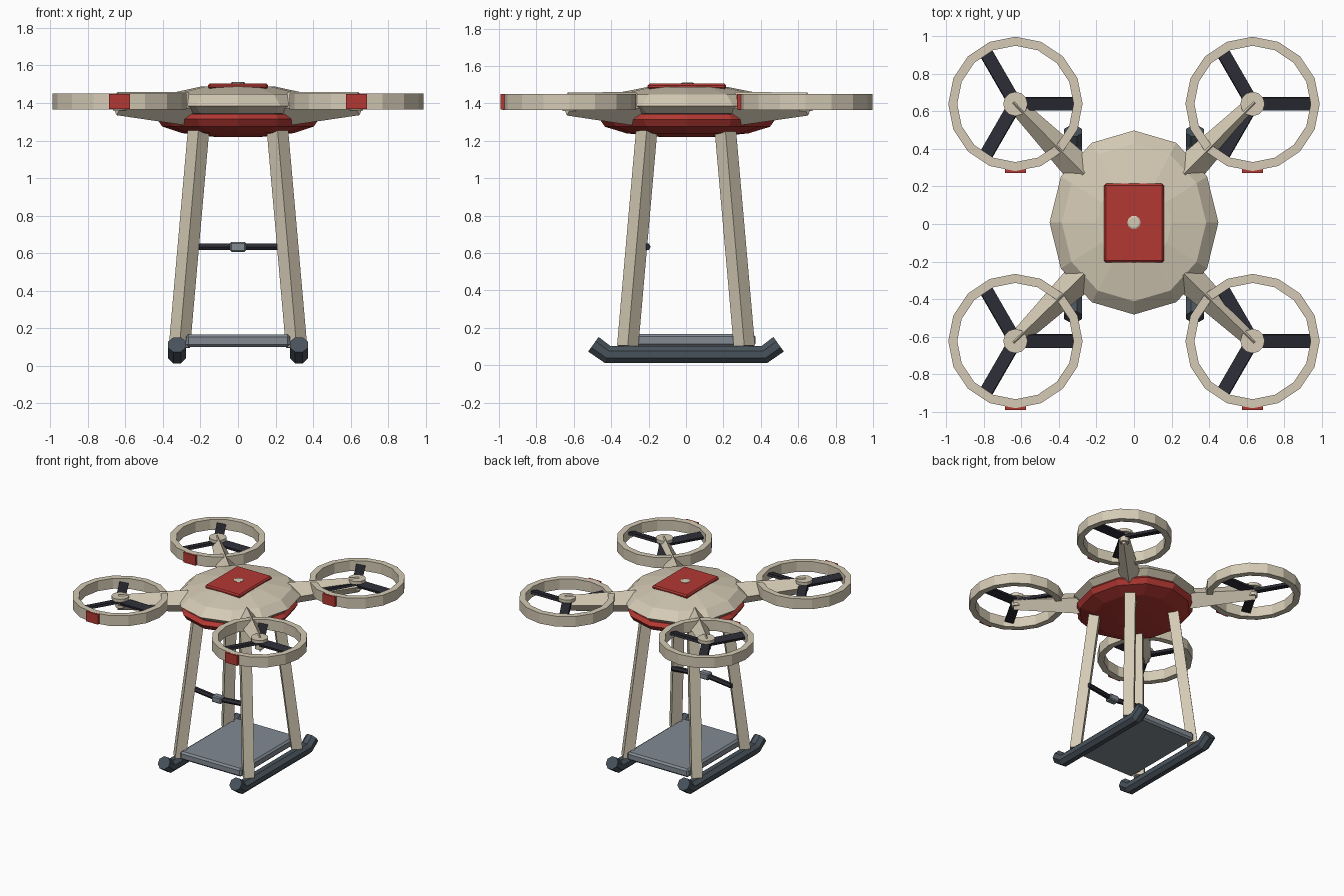
import bpy, bmesh
from math import sin, cos, pi, radians
from mathutils import Vector, Matrix

if "Cube" in bpy.data.objects:
    bpy.data.objects.remove(bpy.data.objects["Cube"])


def material(name, rgb):
    m = bpy.data.materials.new(name)
    m.use_nodes = True
    m.diffuse_color = (*rgb, 1)
    m.node_tree.nodes["Principled BSDF"].inputs["Base Color"].default_value = (*rgb, 1)
    return m


CREAM = material("cream", (0.66, 0.59, 0.46))
RED = material("red", (0.45, 0.04, 0.033))
SLATE = material("dark slate", (0.065, 0.085, 0.105))
GREY = material("blue grey", (0.22, 0.255, 0.29))
BLACK = material("blue black", (0.025, 0.025, 0.036))


def finish(name, bm, mat):
    bmesh.ops.recalc_face_normals(bm, faces=bm.faces)
    mesh = bpy.data.meshes.new(name)
    bm.to_mesh(mesh)
    bm.free()
    mesh.materials.append(mat)
    ob = bpy.data.objects.new(name, mesh)
    bpy.context.collection.objects.link(ob)
    return ob


def skin(bm, rings, closed=False):
    """Bridge equal vertex rings; cap the ends unless the loop is closed."""
    n = len(rings[0])
    pairs = list(zip(rings, rings[1:]))
    if closed:
        pairs.append((rings[-1], rings[0]))
    for a, b in pairs:
        for i in range(n):
            j = (i + 1) % n
            bm.faces.new((a[i], a[j], b[j], b[i]))
    if not closed:
        bm.faces.new(rings[0])
        bm.faces.new(rings[-1])


def lathe(name, profile, sides, mat, at=(0, 0), stretch=1, closed=False):
    bm = bmesh.new()
    rings = []
    for r, z in profile:
        angles = [2 * pi * i / sides for i in range(sides)]
        rings.append([bm.verts.new((at[0] + r * cos(a), at[1] + r * stretch * sin(a), z))
                      for a in angles])
    skin(bm, rings, closed)
    return finish(name, bm, mat)


def tube(name, path, sizes, sides, mat, ref, phase=0):
    """Sweep a polygon with per-point (width, height) radii along a path."""
    bm = bmesh.new()
    pts = [Vector(p) for p in path]
    rings = []
    for i, (p, (w, h)) in enumerate(zip(pts, sizes)):
        t = Vector()
        if i > 0:
            t += (p - pts[i - 1]).normalized()
        if i < len(pts) - 1:
            t += (pts[i + 1] - p).normalized()
        t.normalize()
        u = Vector(ref).cross(t).normalized()
        v = t.cross(u)
        angles = [phase + 2 * pi * k / sides for k in range(sides)]
        rings.append([bm.verts.new(p + u * w * cos(a) + v * h * sin(a)) for a in angles])
    skin(bm, rings)
    return finish(name, bm, mat)


def box(name, lo, hi, mat, bevel=0, turn=None):
    bm = bmesh.new()
    bmesh.ops.create_cube(bm, size=1)
    lo, hi = Vector(lo), Vector(hi)
    for v in bm.verts:
        v.co = (lo + hi) / 2 + v.co * (hi - lo)
    if bevel:
        bmesh.ops.bevel(bm, geom=bm.edges[:], offset=bevel, segments=1, affect='EDGES')
    if turn:
        bm.transform(turn)
    return finish(name, bm, mat)


# Body: domed cover, dark seam, red belly
lathe("body_cover", [(0.40, 1.345), (0.45, 1.385), (0.385, 1.447), (0.2, 1.487), (0.05, 1.492)],
      12, CREAM, (0, 0.008), 1.09)
lathe("body_seam", [(0.39, 1.325), (0.39, 1.36)], 12, SLATE, (0, 0.008), 1.09)
lathe("body_belly", [(0.405, 1.342), (0.43, 1.315), (0.405, 1.275), (0.3, 1.24), (0.13, 1.22)],
      12, RED, (0, 0.008), 1.09)

# Top hatch and its knob
box("top_hatch", (-0.16, -0.205, 1.475), (0.16, 0.215, 1.505), RED, 0.01)
lathe("hatch_knob", [(0.036, 1.49), (0.036, 1.508), (0.028, 1.512)], 10, CREAM, (0, 0.008))

for sy, end in ((-1, "front"), (1, "back")):
    for sx, side in ((-1, "right"), (1, "left")):
        tag = end + "_" + side
        cx, cy = sx * 0.632, sy * 0.632 + 0.008

        # Diamond section arm
        tube("arm_" + tag, [(sx * 0.27, sy * 0.27, 1.37), (sx * 0.645, cy + sy * 0.01, 1.397)],
             [(0.085, 0.09), (0.042, 0.062)], 4, CREAM, (0, 0, 1))

        # Rotor guard with its red front marker
        lathe("guard_" + tag, [(0.358, 1.365), (0.358, 1.45), (0.31, 1.45), (0.31, 1.365)],
              16, CREAM, (cx, cy), closed=True)
        box("marker_" + tag, (cx - 0.055, cy - 0.367, 1.367), (cx + 0.055, cy - 0.335, 1.449), RED)

        # Rotor hub and three pitched blades
        lathe("hub_" + tag, [(0.035, 1.36), (0.035, 1.425), (0.065, 1.425), (0.065, 1.45)],
              12, CREAM, (cx, cy))
        for k in range(3):
            turn = (Matrix.Translation((cx, cy, 1.408))
                    @ Matrix.Rotation(k * radians(120), 4, 'Z')
                    @ Matrix.Rotation(radians(12), 4, 'X'))
            box(f"blade_{tag}_{k + 1}", (0.02, -0.035, -0.01), (0.31, 0.035, 0.01),
                BLACK, turn=turn)

        # Splayed leg
        tube("leg_" + tag, [(sx * 0.21, sy * 0.21, 1.26), (sx * 0.312, sy * 0.312, 0.1)],
             [(0.057, 0.057)] * 2, 4, CREAM, (1, 0, 0))

# Landing skids with upturned ends
for sx, side in ((-1, "right"), (1, "left")):
    x = sx * 0.325
    tube("skid_" + side, [(x, -0.495, 0.112), (x, -0.42, 0.058), (x, 0.42, 0.058), (x, 0.495, 0.112)],
         [(0.052, 0.052)] * 4, 8, SLATE, (1, 0, 0), pi / 8)

# Cargo platform
box("cargo_platform", (-0.278, -0.36, 0.1), (0.278, 0.372, 0.167), GREY, 0.014)

# Front crossbar bent forward, with a sensor block
tube("crossbar", [(-0.27, -0.21, 0.633), (0, -0.255, 0.633), (0.27, -0.21, 0.633)],
     [(0.022, 0.02)] * 3, 6, BLACK, (0, 0, 1))
box("sensor_block", (-0.043, -0.285, 0.607), (0.043, -0.225, 0.66), GREY, 0.008)
